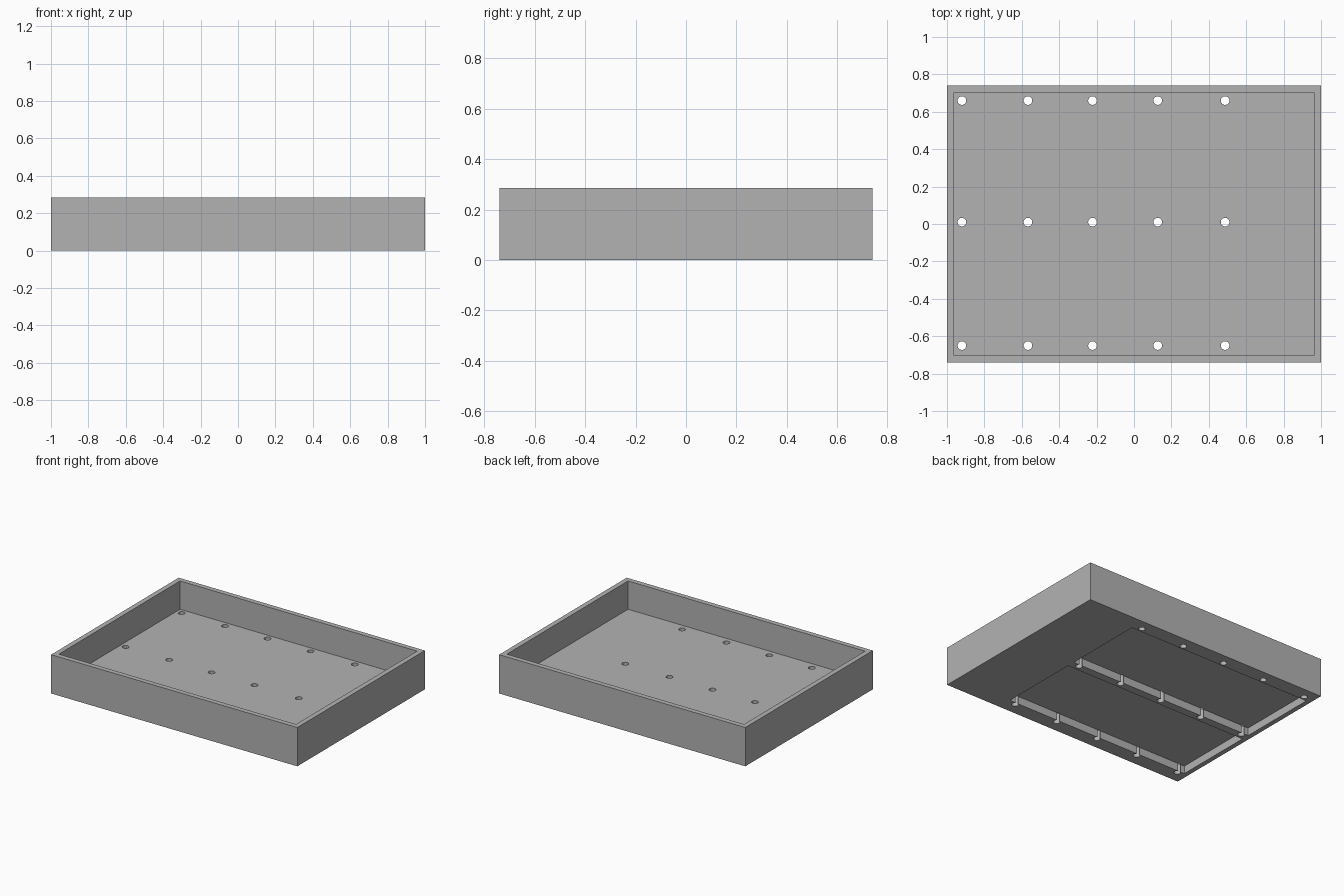
import bpy

cube = bpy.data.objects.get("Cube")
if cube:
    bpy.data.objects.remove(cube, do_unlink=True)

# Overall sizes
HALF_X, HALF_Y, HEIGHT = 1.0, 0.74, 0.285
WALL, FLOOR = 0.037, 0.077
RECESS_DEPTH, HOLE_RADIUS = 0.057, 0.023

grey = bpy.data.materials.new("light grey")
grey.use_nodes = True
grey.diffuse_color = (0.45, 0.45, 0.45, 1)
grey.node_tree.nodes["Principled BSDF"].inputs["Base Color"].default_value = grey.diffuse_color


def box(name, low, high):
    """Box between two opposite corners."""
    centre = [(a + b) / 2 for a, b in zip(low, high)]
    bpy.ops.mesh.primitive_cube_add(size=1, location=centre)
    ob = bpy.context.object
    ob.name = name
    ob.scale = [b - a for a, b in zip(low, high)]
    bpy.ops.object.transform_apply(location=True, rotation=False, scale=True)
    ob.data.materials.append(grey)
    return ob


def cut(target, cutter):
    """Subtract the cutter from the target and remove it."""
    cutter.hide_render = True
    mod = target.modifiers.new("cut", "BOOLEAN")
    mod.operation = "DIFFERENCE"
    mod.solver = "EXACT"
    mod.object = cutter
    bpy.context.view_layer.objects.active = target
    bpy.ops.object.modifier_apply(modifier=mod.name)
    bpy.data.objects.remove(cutter, do_unlink=True)


# Solid body hollowed from above into an open tray
tray = box("tray", (-HALF_X, -HALF_Y, 0), (HALF_X, HALF_Y, HEIGHT))
cut(tray, box("cavity", (WALL - HALF_X, WALL - HALF_Y, FLOOR),
              (HALF_X - WALL, HALF_Y - WALL, HEIGHT + 0.1)))

# Two shallow rectangular recesses in the underside
for y0, y1 in ((-0.63, -0.03), (0.03, 0.63)):
    cut(tray, box("recess", (-0.965, y0, -0.1), (0.547, y1, RECESS_DEPTH)))

# Three rows of screw holes through the floor
for y in (-0.65, 0.01, 0.66):
    for x in (-0.92, -0.567, -0.222, 0.127, 0.487):
        bpy.ops.mesh.primitive_cylinder_add(vertices=32, radius=HOLE_RADIUS,
                                            depth=0.3, location=(x, y, 0))
        hole = bpy.context.object
        hole.data.materials.append(grey)
        cut(tray, hole)

bpy.ops.object.select_all(action="DESELECT")
tray.select_set(True)
bpy.context.view_layer.objects.active = tray
bpy.ops.object.shade_smooth_by_angle()
